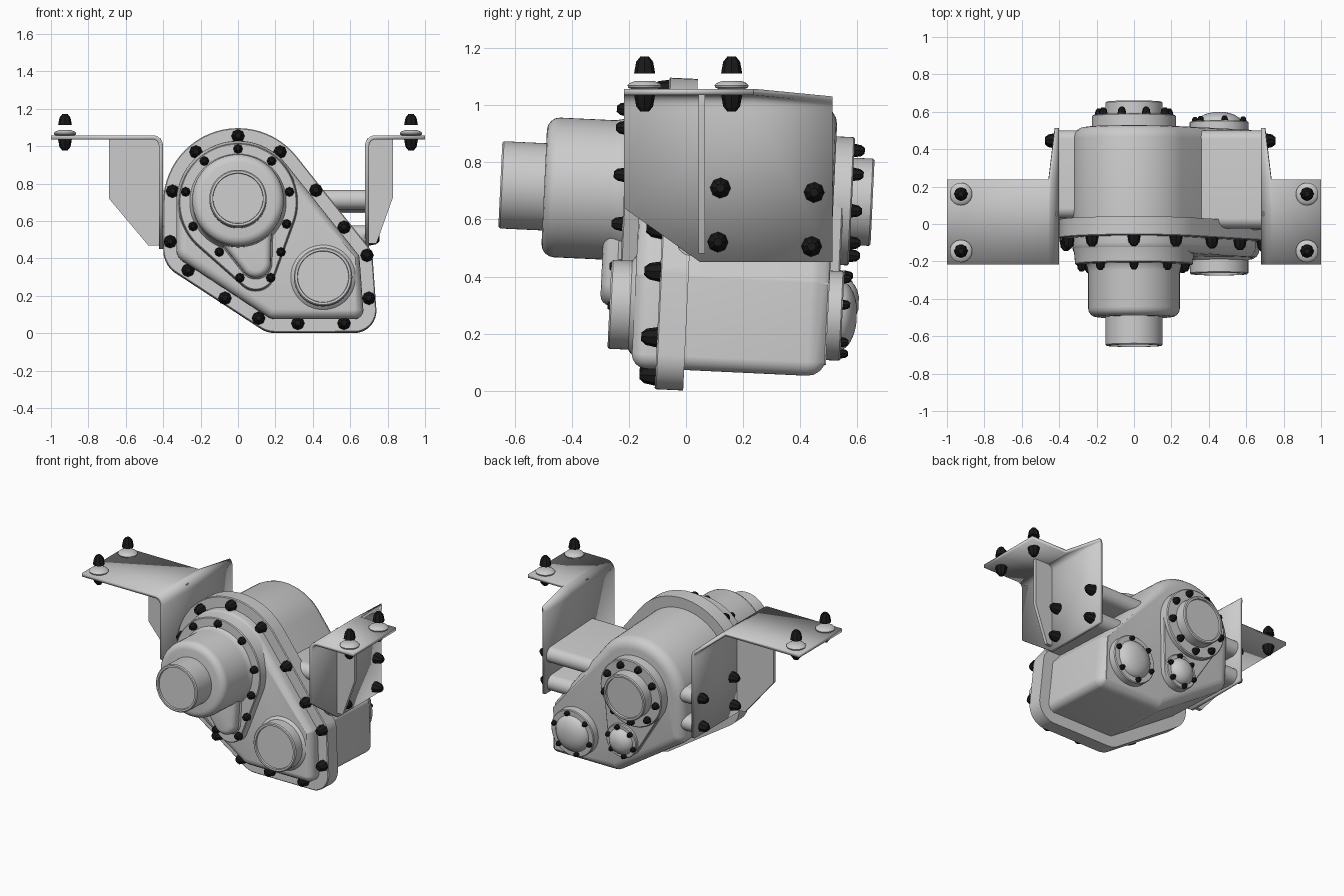
import bpy, bmesh
from math import sin, cos, pi, radians

if "Cube" in bpy.data.objects:
    bpy.data.objects.remove(bpy.data.objects["Cube"])

TILT = radians(-2.7)          # the gear case leans slightly nose-up
black = bpy.data.materials.new("black_bolt")
black.diffuse_color = (0.01, 0.01, 0.01, 1)
black.use_nodes = True
black.node_tree.nodes["Principled BSDF"].inputs["Base Color"].default_value = black.diffuse_color


def finish(name, bm, tilt=False, mat=None):
    bmesh.ops.recalc_face_normals(bm, faces=bm.faces)
    me = bpy.data.meshes.new(name)
    bm.to_mesh(me)
    bm.free()
    ob = bpy.data.objects.new(name, me)
    bpy.context.collection.objects.link(ob)
    if tilt:
        ob.rotation_euler.x = TILT
    if mat:
        me.materials.append(mat)
    return ob


def skin(name, rings, **kw):
    """Closed solid through rings with equal point counts."""
    bm = bmesh.new()
    vs = [[bm.verts.new(p) for p in r] for r in rings]
    n = len(vs[0])
    for a, b in zip(vs, vs[1:]):
        for i in range(n):
            j = (i + 1) % n
            bm.faces.new((a[i], a[j], b[j], b[i]))
    bm.faces.new(vs[0])
    bm.faces.new(vs[-1])
    return finish(name, bm, **kw)


def loft(name, circles, sections, axis='Y', n=64, **kw):
    """Hull around circles (a, b, r), stacked along axis as (depth, radius offset)."""
    rings = []
    for depth, d in sections:
        ring = []
        for i in range(n):
            t = 2 * pi * i / n
            u, v = cos(t), sin(t)
            a, b, r = max(circles, key=lambda c: c[0] * u + c[1] * v + c[2])
            r = max(r + d, 0.008)
            a, b = a + r * u, b + r * v
            ring.append({'X': (depth, a, b), 'Y': (a, depth, b), 'Z': (a, b, depth)}[axis])
        rings.append(ring)
    return skin(name, rings, **kw)


def rounded(start, end, r, d=0.0, steps=4):
    """Sections running from start to end with a rounded rim at the end."""
    s = 1 if end > start else -1
    out = [(start, d)]
    for k in range(steps + 1):
        t = pi / 2 * k / steps
        out.append((end - s * r * (1 - sin(t)), d - r * (1 - cos(t))))
    return out


def bolt(name, a, b, base, s, r=0.036, axis='Y', tilt=True):
    loft(name, [(a, b, r)], [(base, 0), (base + s * r * 1.1, -r * .2), (base + s * r * 1.6, -r * .6)],
         axis, n=8, tilt=tilt, mat=black)


# main case: mating flange, front cover, rear housing
case = [(0, .693, .4), (-.25, .445, .15), (.2, .15, .15), (.62, .12, .12), (.62, .395, .1)]
loft("case_flange", case, [(-.01, 0), (-.105, 0), (-.11, -.005)], tilt=True)
loft("front_cover", case, rounded(-.1, -.195, .05, -.07), tilt=True)
loft("rear_housing", case, rounded(-.02, .485, .065, -.072), tilt=True)
for x, z in [(0, 1.05), (.225, .965), (-.225, .965), (-.35, .755), (-.363, .485), (-.267, .332),
             (-.07, .182), (.11, .075), (.32, .048), (.567, .048), (.70, .182), (.69, .412),
             (.567, .562), (.417, .76)]:
    bolt("flange_bolt", x, z, -.108, -1)

# front input housing with its own bolted flange
loft("input_flange", [(0, .69, .315), (.095, .32, .1)],
     [(-.15, .015), (-.19, .005), (-.245, 0), (-.25, -.005)], tilt=True)
loft("input_pot", [(0, .69, .245)], [(-.24, .02), (-.26, .006)] + rounded(-.29, -.53, .045), tilt=True)
loft("idler_bulge", [(.03, .56, .15), (.095, .365, .08)], [(-.24, .015)] + rounded(-.26, -.315, .035), tilt=True)
for x, z in [(0, .975), (.18, .91), (.275, .745), (.26, .573), (.23, .423), (.175, .285),
             (.01, .285), (-.10, .423), (-.24, .56), (-.28, .745), (-.18, .91)]:
    bolt("input_bolt", x, z, -.247, -1, .026)


# shaft stubs with a shallow recessed end
def stub(name, x, z, r, start, end):
    s = 1 if end > start else -1
    loft(name, [(x, z, r)], [(start, 0), (end - s * .006, 0), (end, -.006), (end, -.018),
                             (end - s * .012, -.02)], tilt=True)


stub("input_shaft", 0, .69, .153, -.5, -.684)
stub("front_output", .455, .29, .156, -.17, -.282)
stub("rear_output", 0, .69, .153, .5, .622)
loft("front_output_collar", [(.455, .29, .165)], [(-.18, .02), (-.2, .004), (-.21, -.01)], tilt=True)

# rear cover plate joining the output and the idler
loft("rear_plate", [(0, .69, .225), (.09, .34, .115)], [(.47, 0), (.515, 0), (.52, -.005)], tilt=True)
loft("rear_output_ring", [(0, .69, .225)], [(.5, 0), (.545, 0), (.55, -.006)], tilt=True)
for i in range(9):
    t = 2 * pi * (i + .5) / 9 + pi / 2
    bolt("rear_bolt", .19 * cos(t), .69 + .19 * sin(t), .548, 1, .024)


# domed bearing caps
def cap(name, x, z, r, base):
    rd = r * .78
    loft(name + "_rim", [(x, z, r)], [(.46, 0), (base - .005, 0), (base, -.005)], tilt=True)
    dome = [(base - .01 + .062 * sin(k * pi / 12), rd * (cos(k * pi / 12) - 1)) for k in range(6)]
    loft(name + "_dome", [(x, z, rd)], dome, n=40, tilt=True)
    for i in range(6):
        t = pi / 3 * i + .3
        bolt(name + "_bolt", x + r * .86 * cos(t), z + r * .86 * sin(t), base - .003, 1, .018)


cap("output_cap", .455, .287, .157, .535)
cap("idler_cap", .09, .335, .112, .54)

# mounting arms from the case to the brackets, and their bolts
for s, inner, plate in ((1, .15, .685), (-1, .1, .405)):
    for z in (.715, .525):
        loft("mount_arm", [(-.005 if s > 0 else .05, z, .052), (.415, z, .052)],
             [(s * inner, 0), (s * plate, 0)], 'X', tilt=True)
        for y in (.087, .416):
            bolt("arm_bolt", y, z, s * (plate + .012), s, .037, 'X')


# hanger brackets: bent sheet, gusset, and vertical mounting bolts
def bracket(s, xp, gusset):
    R, z0, zt = .045, 1.0, 1.047
    path = [(1.0, zt)] + [(xp + R - R * sin(t), zt - R + R * cos(t))
                          for t in [pi / 2 * k / 6 for k in range(7)]] + [(xp, z0 - .02)]
    bm = bmesh.new()
    rows = []
    for y in (-.217, .237):
        rows.append([bm.verts.new((s * x, y, z)) for x, z in path])
    rows.append([None] + [bm.verts.new((s * (xp + (x - xp) * .25), .513, .98 + (z - .98) * .6))
                          for x, z in path[1:]])
    for r, (a, b) in enumerate(zip(rows, rows[1:])):
        for i in range(r, len(path) - 1):
            bm.faces.new((a[i], a[i + 1], b[i + 1], b[i]))
    low = [bm.verts.new((s * xp, y, z)) for y, z in ((.513, .45), (.05, .45), (-.217, .64))]
    bm.faces.new([r[-1] for r in rows] + low)
    ob = finish("hanger_bracket", bm)
    mod = ob.modifiers.new("sheet", 'SOLIDIFY')
    mod.thickness, mod.offset = .022, 0
    skin("bracket_gusset", [[(s * x, y, z) for x, z in gusset] for y in (.044, .066)])
    for y in (.16, -.145):
        x = s * .925
        loft("rubber_washer", [(x, y, .06)], [(1.055, -.018), (1.062, -.003), (1.07, 0), (1.078, -.008),
                                              (1.086, -.028)], 'Z', n=32)
        bolt("hanger_bolt_top", x, y, 1.112, 1, .037, 'Z', False)
        bolt("hanger_bolt_bottom", x, y, 1.037, -1, .037, 'Z', False)


bracket(1, .69, [(.69, 1.04), (.83, 1.04), (.83, .73), (.74, .48), (.69, .48)])
bracket(-1, .412, [(.412, 1.04), (.69, 1.04), (.69, .72), (.48, .47), (.412, .47)])

# smooth the round surfaces, keep hard edges
bpy.ops.object.select_all(action='SELECT')
bpy.context.view_layer.objects.active = bpy.context.selected_objects[0]
bpy.ops.object.shade_smooth_by_angle(angle=radians(30))
